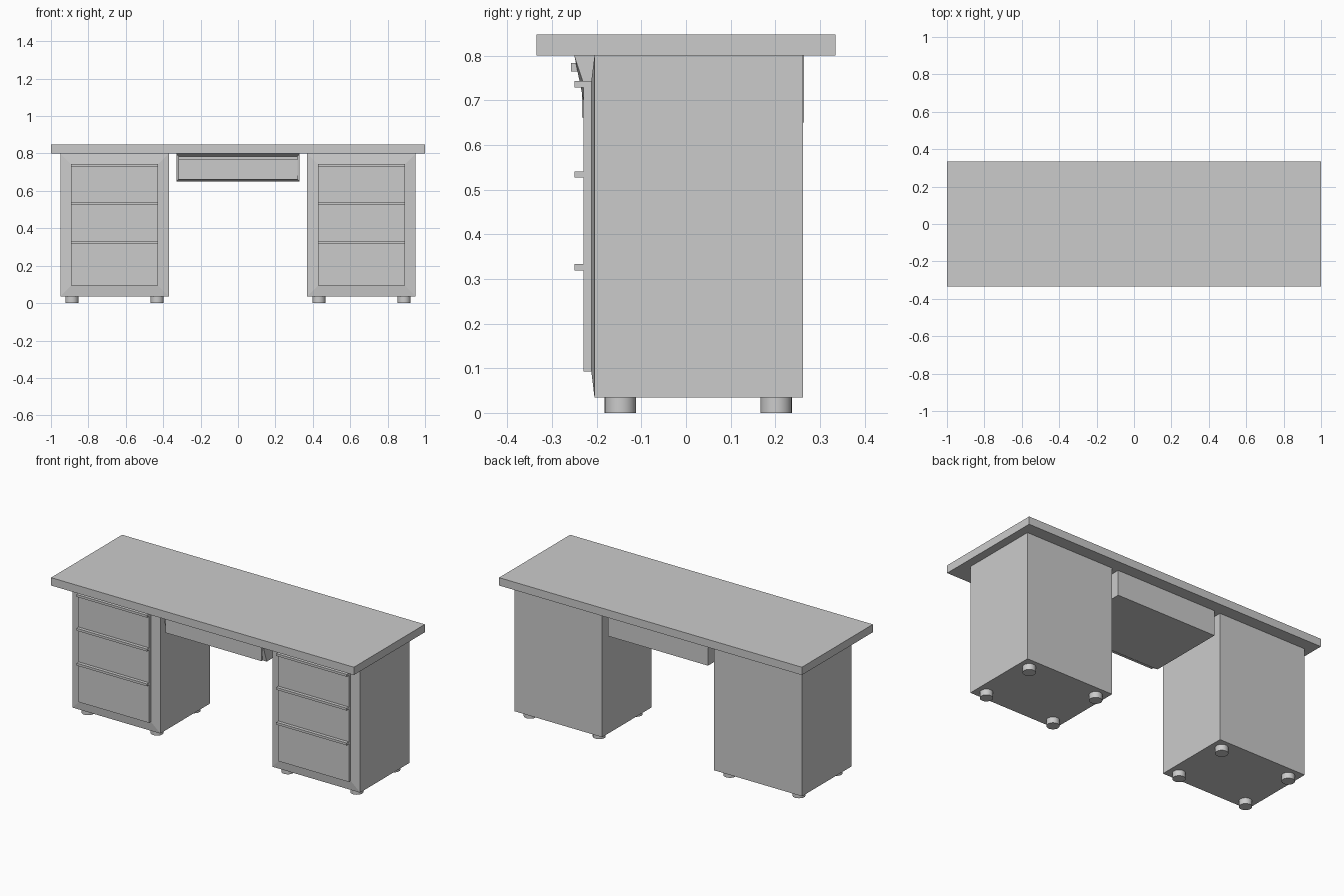
import bpy, bmesh

if "Cube" in bpy.data.objects:
    bpy.data.objects.remove(bpy.data.objects["Cube"])


def loft(name, rings):
    """Stack of rectangles (x0, x1, z0, z1, y_bottom, y_top) joined back to front."""
    bm = bmesh.new()
    loops = []
    for x0, x1, z0, z1, yb, yt in rings:
        loops.append([bm.verts.new(c) for c in
                      ((x0, yb, z0), (x1, yb, z0), (x1, yt, z1), (x0, yt, z1))])
    for a, b in zip(loops, loops[1:]):
        for i in range(4):
            j = (i + 1) % 4
            bm.faces.new((a[i], a[j], b[j], b[i]))
    bm.faces.new(loops[0])
    bm.faces.new(loops[-1])
    bmesh.ops.recalc_face_normals(bm, faces=bm.faces)
    me = bpy.data.meshes.new(name)
    bm.to_mesh(me)
    bm.free()
    ob = bpy.data.objects.new(name, me)
    bpy.context.collection.objects.link(ob)
    return ob


def box(name, x0, x1, y0, y1, z0, z1):
    return loft(name, [(x0, x1, z0, z1, y1, y1), (x0, x1, z0, z1, y0, y0)])


# Desk top
box("desk_top", -1, 1, -0.335, 0.335, 0.80, 0.847)

for side, cx in (("left", -0.66), ("right", 0.66)):
    # Cabinet with slightly raised front and drawer panel
    o0, o1 = cx - 0.29, cx + 0.29
    p0, p1 = cx - 0.233, cx + 0.233
    loft(side + "_cabinet", [
        (o0, o1, 0.035, 0.80, 0.262, 0.262),
        (o0, o1, 0.035, 0.80, -0.205, -0.205),
        (p0, p1, 0.093, 0.743, -0.212, -0.212),
        (p0, p1, 0.093, 0.743, -0.23, -0.23)])
    # Full-width drawer pulls
    for i, z in enumerate((0.319, 0.527, 0.729)):
        box(f"{side}_drawer_pull_{i + 1}", p0, p1, -0.25, -0.228, z, z + 0.014)
    # Round feet
    for dx in (-0.228, 0.228):
        for y in (-0.147, 0.202):
            bpy.ops.mesh.primitive_cylinder_add(
                vertices=32, radius=0.035, depth=0.036, location=(cx + dx, y, 0.018))
            bpy.context.object.name = side + "_foot"
            bpy.ops.object.shade_smooth_by_angle()

# Centre drawer: front leans forward at the top, around a raised panel
loft("centre_drawer", [
    (-0.33, 0.33, 0.65, 0.80, 0.264, 0.264),
    (-0.33, 0.33, 0.65, 0.80, -0.20, -0.25),
    (-0.317, 0.317, 0.662, 0.784, -0.222, -0.222),
    (-0.317, 0.317, 0.662, 0.784, -0.233, -0.233)])
box("centre_drawer_pull", -0.317, 0.317, -0.257, -0.231, 0.765, 0.784)
